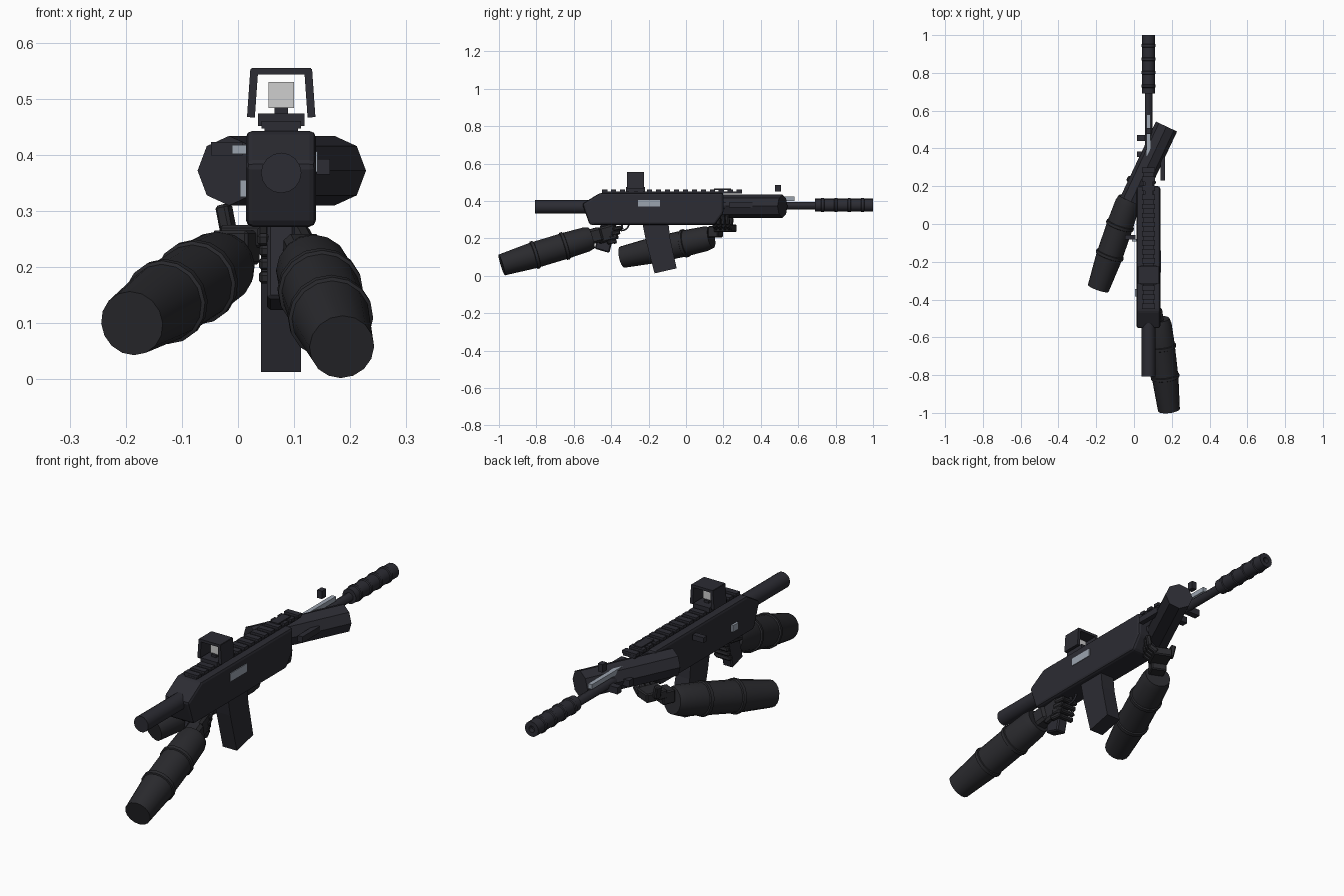
import bpy, bmesh, math
from mathutils import Vector, Euler

cube = bpy.data.objects.get("Cube")
if cube:
    bpy.data.objects.remove(cube, do_unlink=True)


def material(name, rgb):
    m = bpy.data.materials.new(name)
    m.use_nodes = True
    m.diffuse_color = (*rgb, 1)
    m.node_tree.nodes["Principled BSDF"].inputs["Base Color"].default_value = (*rgb, 1)
    return m


GUN = material("gunmetal", (0.025, 0.025, 0.033))
SLEEVE = material("dark sleeve", (0.023, 0.023, 0.027))
STEEL = material("bare steel", (0.33, 0.37, 0.43))
GLASS = material("pale glass", (0.62, 0.62, 0.62))
CX = 0.077      # centre plane of the rifle
BORE = 0.375    # height of the barrel axis


def finish(name, bm, mat, bevel=0, segments=1):
    bmesh.ops.recalc_face_normals(bm, faces=bm.faces)
    me = bpy.data.meshes.new(name)
    bm.to_mesh(me)
    bm.free()
    ob = bpy.data.objects.new(name, me)
    bpy.context.collection.objects.link(ob)
    me.materials.append(mat)
    if bevel:
        mod = ob.modifiers.new("Bevel", "BEVEL")
        mod.width, mod.segments = bevel, segments
    return ob


def box(name, centre, size, mat=GUN, rot=(0, 0, 0), bevel=0):
    bm = bmesh.new()
    bmesh.ops.create_cube(bm, size=1)
    bmesh.ops.scale(bm, vec=size, verts=bm.verts)
    ob = finish(name, bm, mat, bevel)
    ob.location = centre
    ob.rotation_euler = [math.radians(a) for a in rot]
    return ob


def prism(name, profile, x0, x1, mat=GUN, bevel=0, segments=1):
    """Side profile of (y, z) points extruded across x."""
    bm = bmesh.new()
    face = bm.faces.new([bm.verts.new((x0, y, z)) for y, z in profile])
    new = bmesh.ops.extrude_face_region(bm, geom=[face])["geom"]
    moved = [v for v in new if isinstance(v, bmesh.types.BMVert)]
    bmesh.ops.translate(bm, vec=(x1 - x0, 0, 0), verts=moved)
    return finish(name, bm, mat, bevel, segments)


def turned(name, start, end, profile, sides=16, mat=GUN):
    """Round part between two points; profile is (fraction, radius)."""
    start, end = Vector(start), Vector(end)
    axis = (end - start).normalized()
    side = axis.cross(Vector((0, 0, 1))).normalized()
    up = side.cross(axis)
    bm = bmesh.new()
    rings = []
    for t, r in profile:
        c = start.lerp(end, t)
        angles = [math.tau * i / sides for i in range(sides)]
        rings.append([bm.verts.new(c + r * (math.cos(a) * side + math.sin(a) * up)) for a in angles])
    for a, b in zip(rings, rings[1:]):
        for i in range(sides):
            j = (i + 1) % sides
            bm.faces.new((a[i], a[j], b[j], b[i]))
    bm.faces.new(rings[0])
    bm.faces.new(rings[-1])
    ob = finish(name, bm, mat)
    bpy.ops.object.select_all(action="DESELECT")
    ob.select_set(True)
    bpy.context.view_layer.objects.active = ob
    bpy.ops.object.shade_smooth_by_angle()
    return ob


# Receiver and stock tube
prism("receiver", [(-0.555, 0.385), (-0.46, 0.443), (0.2, 0.443), (0.2, 0.335),
                   (0.155, 0.272), (-0.515, 0.272)], 0.014, 0.139, bevel=0.012, segments=2)
turned("stock_tube", (CX, -0.807, 0.368), (CX, -0.5, 0.368), [(0, 0.036), (1, 0.036)])
box("ejection_port", (0.139, -0.198, 0.388), (0.006, 0.118, 0.036), STEEL)
box("charging_handle", (-0.02, -0.07, 0.411), (0.056, 0.025, 0.024))
box("charging_slide", (0.002, -0.086, 0.41), (0.026, 0.012, 0.016), STEEL)
box("selector", (0.01, -0.365, 0.34), (0.012, 0.04, 0.03), STEEL)

# Top rail with evenly spaced teeth
box("rail_base", (CX, -0.075, 0.445), (0.06, 0.75, 0.012))
for i in range(16):
    box("rail_tooth", (CX, -0.435 + i * 0.048, 0.454), (0.07, 0.028, 0.014))
box("folded_sight", (CX, 0.195, 0.463), (0.04, 0.09, 0.006))

# Angled octagonal handguard
turned("handguard", (-0.016, 0.117, 0.372), (0.172, 0.516, 0.372), [(0, 0.062), (1, 0.062)], sides=8)
box("side_module", (0.152, 0.292, 0.379), (0.024, 0.125, 0.028))
for y in (0.37, 0.455):
    box("gas_block", (0.05, y, 0.365), (0.068, 0.03, 0.03))

# Barrel, gas rod, sight post and suppressor
turned("barrel", (CX, 0.15, BORE), (CX, 0.72, BORE), [(0, 0.02), (1, 0.02)], sides=12)
box("gas_rod", (CX, 0.47, 0.412), (0.02, 0.22, 0.022), STEEL)
box("front_sight", (CX, 0.492, 0.468), (0.024, 0.03, 0.036))
ridges = [(0, 0.034)]
for t in (0.13, 0.36, 0.59, 0.82):
    ridges += [(t - 0.03, 0.034), (t - 0.02, 0.038), (t + 0.02, 0.038), (t + 0.03, 0.034)]
turned("suppressor", (CX, 0.69, 0.378), (CX, 1.0, 0.378),
       ridges + [(1, 0.034), (1, 0.014), (0.93, 0.014)])

# Hooded optic
box("optic_base", (CX, -0.27, 0.463), (0.083, 0.1, 0.022))
box("optic_neck", (CX, -0.27, 0.478), (0.024, 0.03, 0.014))
box("optic_lens", (CX, -0.27, 0.507), (0.045, 0.008, 0.046), GLASS)
box("optic_hood_top", (CX, -0.27, 0.549), (0.106, 0.09, 0.012))
for s in (-1, 1):
    box("optic_hood_wall", (CX + s * 0.051, -0.27, 0.51), (0.014, 0.09, 0.086), rot=(0, -s * 4, 0))

# Magazine, grip and trigger
prism("magazine", [(-0.235, 0.29), (-0.095, 0.29), (-0.085, 0.2), (-0.05, 0.04),
                   (-0.168, 0.013), (-0.215, 0.19)], 0.041, 0.112)
prism("grip", [(-0.455, 0.28), (-0.37, 0.28), (-0.41, 0.122), (-0.488, 0.145)],
      0.052, 0.102, bevel=0.006)
prism("trigger", [(-0.352, 0.28), (-0.338, 0.28), (-0.335, 0.25), (-0.342, 0.25)], 0.072, 0.082)
guard = bpy.data.curves.new("trigger_guard", "CURVE")
guard.dimensions = "3D"
guard.bevel_depth, guard.bevel_resolution = 0.005, 1
line = guard.splines.new("POLY")
line.points.add(8)
for i, p in enumerate(line.points):
    a = math.pi * i / 8
    p.co = (CX, -0.345 + 0.04 * math.cos(a), 0.278 - 0.036 * math.sin(a), 1)
guard.materials.append(GUN)
bpy.context.collection.objects.link(bpy.data.objects.new("trigger_guard", guard))


# Sleeved forearms with two raised bands each
def forearm(name, elbow, wrist):
    bands = []
    for t, r in ((0.37, 0.07), (0.7, 0.07)):
        bands += [(t - 0.02, r), (t - 0.015, r + 0.006), (t + 0.015, r + 0.006), (t + 0.02, r)]
    turned(name, elbow, wrist, [(0, 0.058), *bands, (0.94, 0.066), (1, 0.058)], mat=SLEEVE)


forearm("left_forearm", (0.185, -0.985, 0.058), (0.13, -0.505, 0.203))
forearm("right_forearm", (-0.189, -0.34, 0.1), (-0.025, 0.135, 0.205))

# Hand on the grip: wrist, palm, wrapped fingers, thumb
box("left_wrist", (0.118, -0.485, 0.215), (0.07, 0.07, 0.08), SLEEVE, (15, 0, 8), 0.012)
box("left_palm", (0.115, -0.425, 0.225), (0.035, 0.11, 0.085), SLEEVE, (15, 0, 8), 0.01)
for i in range(4):
    y, z = -0.362 - i * 0.009, 0.254 - i * 0.024
    box("left_finger_base", (0.116, y - 0.008, z), (0.024, 0.05, 0.021), SLEEVE, (10, 0, 20), 0.005)
    box("left_finger_tip", (0.075, y + 0.008, z), (0.075, 0.022, 0.021), SLEEVE, (10, 0, 0), 0.005)
box("left_thumb", (0.045, -0.42, 0.255), (0.022, 0.08, 0.022), SLEEVE, (10, 0, 0), 0.005)

# Hand cradling the handguard
TURN = Euler((0, 0, math.radians(-24)))
HAND = Vector((0.025, 0.21, 0.27))


def hand_part(name, offset, size, tilt=0):
    offset = Vector(offset)
    offset.rotate(TURN)
    box(name, HAND + offset, size, SLEEVE, (0, tilt, -24), 0.005)


hand_part("right_wrist", (-0.005, -0.06, -0.035), (0.07, 0.06, 0.06))
hand_part("right_palm", (0, 0, -0.015), (0.085, 0.1, 0.04))
for i in range(4):
    y = -0.036 + i * 0.026
    hand_part("right_finger_base", (0.045, y, -0.008), (0.045, 0.022, 0.024), -35)
    hand_part("right_finger_tip", (0.065, y, 0.03), (0.022, 0.021, 0.055), 8)
hand_part("right_thumb", (-0.052, 0.005, 0.012), (0.024, 0.03, 0.06), -12)
